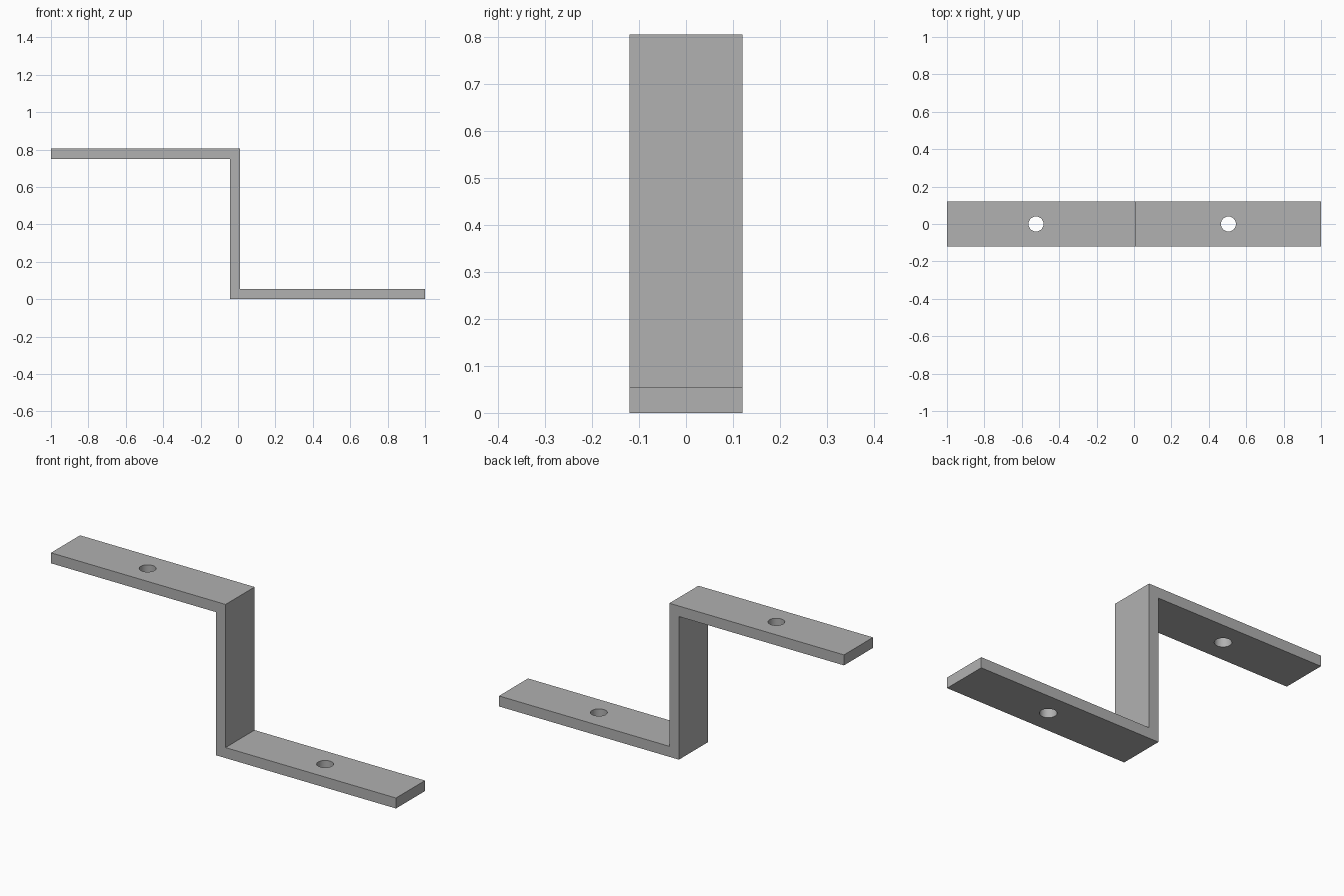
import bpy
import bmesh
import math

# Remove the default object
cube = bpy.data.objects.get("Cube")
if cube:
    bpy.data.objects.remove(cube, do_unlink=True)

# Overall sizes
HALF_LENGTH = 1.0
HALF_WIDTH = 0.12
HEIGHT = 0.805
THICKNESS = 0.055
WEB_LEFT, WEB_RIGHT = -0.043, 0.012
HOLE_RADIUS = 0.04

# Plain grey metal
grey = bpy.data.materials.new("grey metal")
grey.use_nodes = True
colour = (0.44, 0.44, 0.44, 1.0)
grey.diffuse_color = colour
grey.node_tree.nodes["Principled BSDF"].inputs["Base Color"].default_value = colour


def extruded_profile(name, outline):
    """Extrude an (x, z) outline across the full width."""
    bm = bmesh.new()
    face = bm.faces.new([bm.verts.new((x, -HALF_WIDTH, z)) for x, z in outline])
    extruded = bmesh.ops.extrude_face_region(bm, geom=[face])["geom"]
    verts = [v for v in extruded if isinstance(v, bmesh.types.BMVert)]
    bmesh.ops.translate(bm, verts=verts, vec=(0, 2 * HALF_WIDTH, 0))
    bmesh.ops.recalc_face_normals(bm, faces=bm.faces[:])
    mesh = bpy.data.meshes.new(name)
    bm.to_mesh(mesh)
    bm.free()
    obj = bpy.data.objects.new(name, mesh)
    bpy.context.collection.objects.link(obj)
    obj.data.materials.append(grey)
    return obj


def drill_hole(obj, name, x, z):
    """Cut a round bolt hole down through a flange."""
    bpy.ops.mesh.primitive_cylinder_add(
        vertices=48, radius=HOLE_RADIUS, depth=4 * THICKNESS, location=(x, 0, z))
    cutter = bpy.context.object
    cutter.name = name
    cutter.hide_render = True
    cutter.data.materials.append(grey)
    mod = obj.modifiers.new(name, "BOOLEAN")
    mod.operation = "DIFFERENCE"
    mod.solver = "EXACT"
    mod.object = cutter
    bpy.ops.object.select_all(action="DESELECT")
    bpy.context.view_layer.objects.active = obj
    obj.select_set(True)
    bpy.ops.object.modifier_apply(modifier=mod.name)
    bpy.data.objects.remove(cutter, do_unlink=True)


# Z-shaped strip: upper flange, upright web, lower flange
bracket = extruded_profile("z_bracket", [
    (-HALF_LENGTH, HEIGHT),
    (-HALF_LENGTH, HEIGHT - THICKNESS),
    (WEB_LEFT, HEIGHT - THICKNESS),
    (WEB_LEFT, 0),
    (HALF_LENGTH, 0),
    (HALF_LENGTH, THICKNESS),
    (WEB_RIGHT, THICKNESS),
    (WEB_RIGHT, HEIGHT),
])

# Bolt holes, one in each flange
drill_hole(bracket, "upper_hole_cutter", -0.524, HEIGHT - THICKNESS / 2)
drill_hole(bracket, "lower_hole_cutter", 0.505, THICKNESS / 2)

# Round hole walls, crisp edges
bpy.ops.object.shade_smooth_by_angle(angle=math.radians(30))
